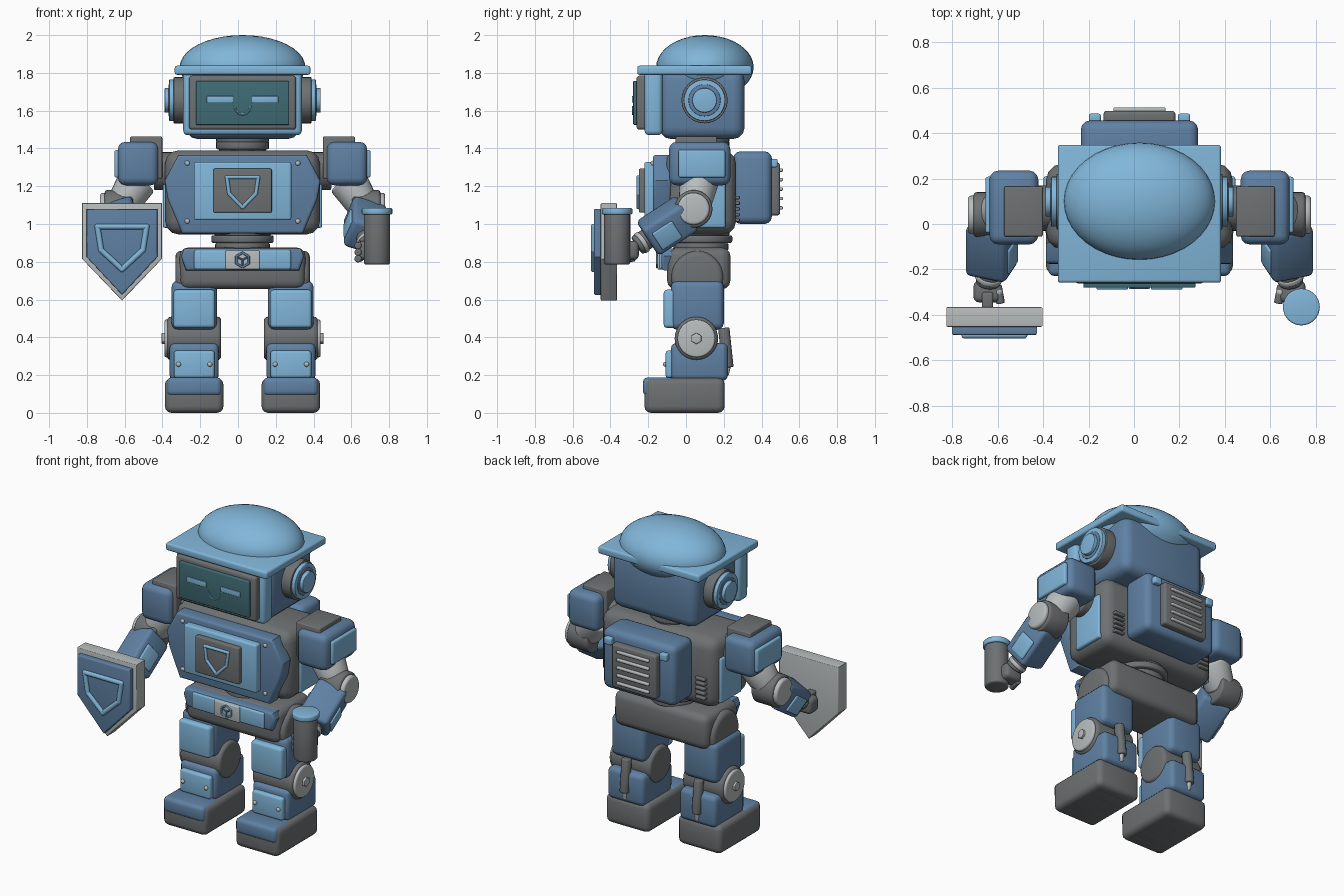
import bpy, bmesh, math
from mathutils import Vector, Matrix

cube = bpy.data.objects.get("Cube")
if cube:
    bpy.data.objects.remove(cube, do_unlink=True)

CX = 0.024  # body centre line


def material(name, rgb):
    m = bpy.data.materials.new(name)
    m.use_nodes = True
    m.diffuse_color = (*rgb, 1)
    m.node_tree.nodes["Principled BSDF"].inputs["Base Color"].default_value = (*rgb, 1)
    return m


LIGHT = material("light blue", (0.22, 0.47, 0.70))
SLATE = material("slate blue", (0.115, 0.22, 0.37))
GREY = material("dark grey", (0.155, 0.165, 0.17))
SILVER = material("silver grey", (0.48, 0.51, 0.51))
SCREEN = material("screen teal", (0.05, 0.15, 0.175))


def finish(name, mat, bm, bevel=0.0, matrix=None):
    if bevel:
        sharp = [e for e in bm.edges if e.calc_face_angle(0) > 0.5]
        bmesh.ops.bevel(bm, geom=sharp, offset=bevel, segments=3, profile=0.5,
                        affect='EDGES', clamp_overlap=True)
    if matrix:
        bm.transform(matrix)
    bm.transform(Matrix.Translation((CX, 0, 0)))
    bmesh.ops.recalc_face_normals(bm, faces=bm.faces)
    me = bpy.data.meshes.new(name)
    bm.to_mesh(me)
    bm.free()
    me.materials.append(mat)
    me.shade_smooth()
    me.set_sharp_from_angle(angle=math.radians(35))
    ob = bpy.data.objects.new(name, me)
    bpy.context.collection.objects.link(ob)
    return ob


def box(name, mat, x, y, z, bevel=0.01, matrix=None):
    """Rounded box from three (low, high) ranges."""
    bm = bmesh.new()
    bmesh.ops.create_cube(bm, size=1)
    for v in bm.verts:
        v.co = [(r[0] + r[1]) / 2 + c * (r[1] - r[0]) for r, c in zip((x, y, z), v.co)]
    return finish(name, mat, bm, bevel, matrix)


def rod(name, mat, a, b, r, bevel=0.0, segs=32, r2=None):
    """Cylinder between two points."""
    a, b = Vector(a), Vector(b)
    bm = bmesh.new()
    bmesh.ops.create_cone(bm, cap_ends=True, segments=segs, radius1=r,
                          radius2=r2 or r, depth=(b - a).length)
    rot = (b - a).to_track_quat('Z', 'Y').to_matrix().to_4x4()
    return finish(name, mat, bm, bevel, Matrix.Translation((a + b) / 2) @ rot)


def ball(name, mat, centre, radii):
    bm = bmesh.new()
    bmesh.ops.create_uvsphere(bm, u_segments=40, v_segments=20, radius=1)
    return finish(name, mat, bm, 0, Matrix.Translation(centre) @ Matrix.Diagonal((*radii, 1)))


def prism(name, mat, pts, y0, y1, bevel=0.0):
    """Outline in x, z extruded along y."""
    bm = bmesh.new()
    f = bm.faces.new([bm.verts.new((x, y0, z)) for x, z in pts])
    ext = bmesh.ops.extrude_face_region(bm, geom=[f])
    for v in ext["geom"]:
        if isinstance(v, bmesh.types.BMVert):
            v.co.y = y1
    return finish(name, mat, bm, bevel)


def span(c, h):
    return (c - h, c + h)


def side(s, a, b):
    return tuple(sorted((s * a, s * b)))


def outline(name, mat, pts, y, r):
    """Closed loop of round bars in the x, z plane."""
    for i, (p, q) in enumerate(zip(pts, pts[1:] + pts[:1])):
        rod(f"{name}_bar_{i}", mat, (p[0], y, p[1]), (q[0], y, q[1]), r, segs=12)
        ball(f"{name}_joint_{i}", mat, (p[0], y, p[1]), (r, r, r))


def crest(cx, cz, w, h):
    """Five-point crest outline around a centre."""
    return [(cx - w, cz + h), (cx + w, cz + h), (cx + w * 0.85, cz - h * 0.1),
            (cx, cz - h), (cx - w * 0.85, cz - h * 0.1)]


# Head
box("head", SLATE, span(0, 0.30), (-0.14, 0.31), (1.45, 1.82), 0.06)
box("face_frame", LIGHT, span(0, 0.314), (-0.22, -0.125), (1.47, 1.81), 0.025)
box("screen_bezel", GREY, span(0, 0.283), (-0.262, -0.2), (1.5, 1.785), 0.015)
box("screen", SCREEN, span(0, 0.247), (-0.28, -0.25), (1.525, 1.757), 0.006)
for s in (1, -1):
    box("eye", LIGHT, side(s, 0.05, 0.19), (-0.287, -0.278), (1.643, 1.677), 0.003)
arc = [(0.042 * math.cos(a), -0.281, 1.625 + 0.045 * math.sin(a))
       for a in [math.radians(180 + 20 * i) for i in range(10)]]
for p, q in zip(arc, arc[1:]):
    rod("mouth", LIGHT, p, q, 0.005, segs=8)
box("hat_brim", LIGHT, span(0, 0.359), (-0.258, 0.348), (1.79, 1.838), 0.012)
ball("hat_dome", LIGHT, (0, 0.1, 1.83), (0.333, 0.258, 0.17))
for s in (1, -1):
    for nm, mat, x0, x1, r in (("ear_base", GREY, 0.28, 0.365, 0.122),
                               ("ear_ring", LIGHT, 0.35, 0.388, 0.11),
                               ("ear_groove", SLATE, 0.38, 0.391, 0.085),
                               ("ear_cap", LIGHT, 0.38, 0.413, 0.065)):
        rod(nm, mat, (s * x0, 0.098, 1.655), (s * x1, 0.098, 1.655), r, 0.004)

# Neck and waist
for z, r in ((1.37, 0.125), (1.395, 0.14), (1.43, 0.14)):
    rod("neck", GREY, (0, 0.09, z), (0, 0.09, z + 0.045), r, 0.01)
for z, r in ((0.86, 0.145), (0.9, 0.165), (0.935, 0.15)):
    rod("waist", GREY, (0, 0.08, z), (0, 0.08, z + 0.04), r, 0.01)

# Torso
box("torso", GREY, span(0, 0.41), (-0.11, 0.265), (0.945, 1.39), 0.07)
prism("chest_plate", SLATE, [(-0.34, 1.365), (0.34, 1.365), (0.412, 1.23), (0.395, 1.13),
                             (0.32, 0.95), (-0.32, 0.95), (-0.395, 1.13), (-0.412, 1.23)],
      -0.175, -0.08, 0.015)
box("chest_panel", LIGHT, span(0, 0.258), (-0.22, -0.16), (1.02, 1.328), 0.012)
box("chest_badge", GREY, span(0, 0.155), (-0.25, -0.2), (1.06, 1.293), 0.008)
outline("chest_crest", LIGHT, crest(0, 1.168, 0.083, 0.08), -0.252, 0.01)
for s in (1, -1):
    for z in (1.015, 1.322):
        ball("chest_bolt", SILVER, (s * 0.293, -0.177, z), (0.013, 0.01, 0.013))
    box("side_panel", LIGHT, side(s, 0.38, 0.422), (0.0, 0.21), (0.98, 1.27), 0.012)
    for i in range(5):
        box("side_vent", GREY, side(s, 0.285, 0.355), (0.25, 0.285), span(1.02 + 0.03 * i, 0.009), 0.005)

# Backpack
box("backpack", SLATE, span(0, 0.258), (0.25, 0.455), (1.0, 1.385), 0.04)
box("backpack_plate", GREY, span(0, 0.158), (0.44, 0.498), (1.045, 1.325), 0.015)
for i in range(5):
    box("backpack_slat", SILVER, span(0, 0.115), (0.49, 0.513), span(1.085 + 0.05 * i, 0.009), 0.006)
for s in (1, -1):
    box("backpack_latch", LIGHT, side(s, 0.17, 0.222), (0.445, 0.485), (1.3, 1.345), 0.008)

# Pelvis and belt
box("pelvis", GREY, span(0, 0.333), (-0.1, 0.235), (0.655, 0.875), 0.045)
prism("belt", SLATE, [(-0.31, 0.87), (0.31, 0.87), (0.325, 0.83), (0.3, 0.755),
                      (-0.3, 0.755), (-0.325, 0.83)], -0.13, -0.05, 0.015)
box("belt_panel", LIGHT, span(0, 0.256), (-0.142, -0.11), (0.76, 0.862), 0.01)
box("buckle", SILVER, span(0, 0.09), (-0.152, -0.12), (0.76, 0.86), 0.005)
hexagon = [(0.038 * math.sin(i * math.pi / 3), 0.81 + 0.038 * math.cos(i * math.pi / 3)) for i in range(6)]
outline("buckle_hexagon", SLATE, hexagon, -0.153, 0.006)
for p in hexagon[1::2]:
    rod("buckle_spoke", SLATE, (0, -0.153, 0.81), (p[0], -0.153, p[1]), 0.005, segs=8)

# Legs
for s in (1, -1):
    x = s * 0.256
    box("foot", GREY, span(x, 0.155), (-0.22, 0.205), (0.0, 0.185), 0.035)
    box("toe_cap", SLATE, span(x, 0.145), (-0.228, -0.06), (0.09, 0.188), 0.025)
    for i in range(5):
        box("sole_tread", GREY, span(x, 0.11), span(-0.15 + 0.075 * i, 0.015), (-0.0, 0.01), 0.002)
    box("shin", SLATE, span(x, 0.13), (-0.08, 0.222), (0.17, 0.37), 0.03)
    box("shin_plate", LIGHT, span(x, 0.108), (-0.108, -0.05), (0.185, 0.33), 0.015)
    for d in (-0.083, 0.083):
        ball("shin_bolt", SILVER, (x + d, -0.11, 0.257), (0.013, 0.012, 0.013))
    rod("knee", GREY, (x - 0.143, 0.055, 0.394), (x + 0.143, 0.055, 0.394), 0.115, 0.02)
    rod("knee_cap", SILVER, (x + s * 0.13, 0.055, 0.394), (x + s * 0.158, 0.055, 0.394), 0.1, 0.01)
    rod("knee_bolt", SILVER, (x + s * 0.15, 0.055, 0.394), (x + s * 0.172, 0.055, 0.394), 0.03, 0.003, 6)
    box("thigh", SLATE, span(x, 0.12), (-0.08, 0.2), (0.44, 0.7), 0.035)
    box("thigh_plate", LIGHT, span(x, 0.11), (-0.118, -0.05), (0.45, 0.652), 0.018)
    rod("hip", GREY, (x - 0.1, 0.06, 0.72), (x + 0.1, 0.06, 0.72), 0.138, 0.03)
    rod("calf_piston", GREY, (x, 0.222, 0.24), (x, 0.2, 0.45), 0.03, 0.008, 16)
    rod("calf_piston_end", SILVER, (x, 0.21, 0.2), (x, 0.222, 0.25), 0.016, 0.0, 16)

# Arms
for s in (1, -1):
    rod("shoulder_axle", GREY, (s * 0.36, 0.07, 1.28), (s * 0.47, 0.07, 1.28), 0.1, 0.01)
    box("shoulder_core", GREY, side(s, 0.425, 0.595), (-0.055, 0.165), (1.24, 1.463), 0.008)
    box("shoulder_shell", SLATE, side(s, 0.445, 0.66), (-0.09, 0.235), (1.205, 1.435), 0.04)
    box("shoulder_plate", LIGHT, side(s, 0.64, 0.678), (-0.04, 0.208), (1.245, 1.392), 0.012)
    rod("upper_arm", SILVER, (s * 0.555, 0.07, 1.23), (s * 0.645, 0.045, 1.09), 0.105, 0.015, 24, 0.085)
    rod("elbow", GREY, (s * 0.58, 0.04, 1.08), (s * 0.73, 0.04, 1.08), 0.1, 0.015)
    rod("elbow_cap", SILVER, (s * 0.71, 0.04, 1.08), (s * 0.755, 0.04, 1.08), 0.085, 0.015)

    # Forearm frame: local x runs outward, local -y toward the hand
    fore = (Matrix.Translation((s * 0.65, -0.1, 0.99)) @ Matrix.Rotation(math.radians(33), 4, 'X')
            @ Matrix.Rotation(s * math.radians(20), 4, 'Y'))
    box("forearm", SLATE, span(0, 0.095), (-0.125, 0.13), span(0, 0.09), 0.025, fore)
    box("forearm_plate", LIGHT, side(s, 0.08, 0.105), (-0.09, 0.035), span(-0.01, 0.055), 0.008, fore)
    box("forearm_inner_plate", LIGHT, side(-s, 0.08, 0.105), (-0.09, 0.035), span(0, 0.055), 0.008, fore)
    rod("wrist", GREY, (s * 0.655, -0.18, 0.94), (s * 0.665, -0.26, 0.885), 0.055, 0.01)
    rod("wrist_ring", SILVER, (s * 0.66, -0.225, 0.908), (s * 0.665, -0.245, 0.895), 0.06, 0.006)
    box("palm", GREY, span(s * 0.67, 0.06), (-0.345, -0.25), (0.81, 0.91), 0.025)
    for i in range(3):
        rod("finger", GREY, (s * 0.625, -0.27, 0.82 + 0.035 * i), (s * 0.61, -0.35, 0.815 + 0.035 * i), 0.019, 0.006, 16)
        ball("knuckle", SILVER, (s * 0.62, -0.3, 0.82 + 0.035 * i), (0.02, 0.02, 0.02))

# Held canister, in the left hand
rod("canister", GREY, (0.712, -0.365, 0.785), (0.712, -0.365, 1.06), 0.07, 0.012)
rod("canister_lid", LIGHT, (0.712, -0.365, 1.05), (0.712, -0.365, 1.085), 0.081, 0.008)

# Shield, in the right hand
SX = -0.638


def shield_outline(w, top, low, tip):
    return [(SX - w, top), (SX + w, top), (SX + w, low), (SX, tip), (SX - w, low)]


prism("shield_rim", SILVER, shield_outline(0.211, 1.11, 0.815, 0.595), -0.452, -0.365, 0.006)
prism("shield_face", SLATE, shield_outline(0.187, 1.08, 0.825, 0.625), -0.488, -0.44, 0.008)
outline("shield_crest", LIGHT, crest(SX, 0.873, 0.13, 0.113), -0.489, 0.015)
box("shield_grip", GREY, span(SX - 0.03, 0.025), (-0.37, -0.3), (0.8, 0.92), 0.01)
